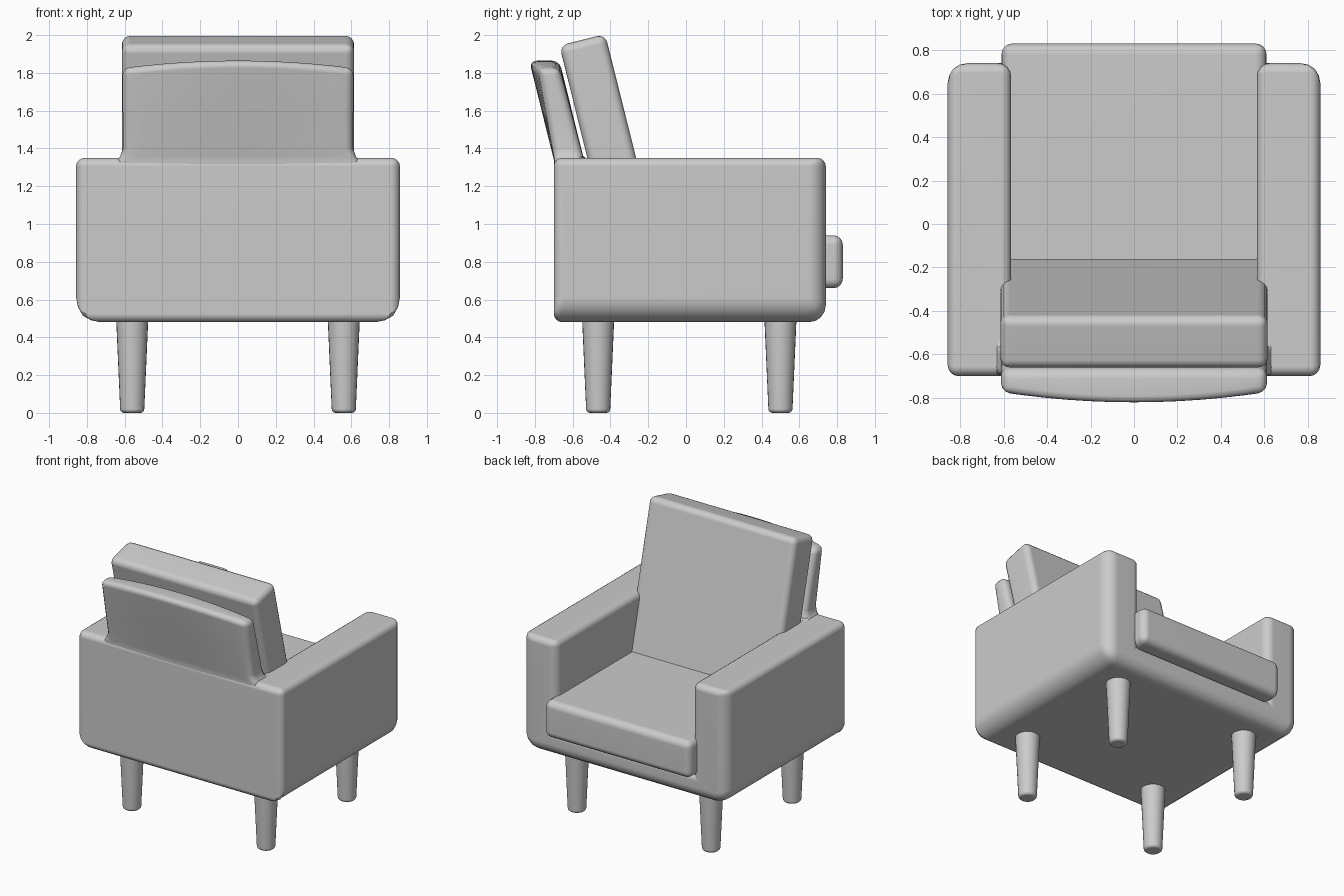
import bpy, bmesh, math
from itertools import product
from mathutils import Matrix, Vector

if "Cube" in bpy.data.objects:
    bpy.data.objects.remove(bpy.data.objects["Cube"])


def finish(name, bm, width, segments=4, limit='ANGLE', angle=50):
    """Turn a bmesh into a bevelled, smooth-shaded object."""
    bmesh.ops.recalc_face_normals(bm, faces=bm.faces)
    me = bpy.data.meshes.new(name)
    bm.to_mesh(me)
    bm.free()
    ob = bpy.data.objects.new(name, me)
    bpy.context.collection.objects.link(ob)
    bpy.ops.object.select_all(action='DESELECT')
    ob.select_set(True)
    bpy.context.view_layer.objects.active = ob
    bev = ob.modifiers.new("bevel", 'BEVEL')
    bev.width, bev.segments = width, segments
    bev.limit_method, bev.angle_limit = limit, math.radians(angle)
    bpy.ops.object.modifier_apply(modifier="bevel")
    bpy.ops.object.shade_smooth_by_angle(angle=math.radians(40))
    ob.modifiers.new("normals", 'WEIGHTED_NORMAL').keep_sharp = True
    return ob


def cushion(name, size, centre, tilt=0, width=0.05):
    bm = bmesh.new()
    m = (Matrix.Translation(centre) @ Matrix.Rotation(math.radians(tilt), 4, 'X')
         @ Matrix.Diagonal((*size, 1)))
    bmesh.ops.create_cube(bm, size=1, matrix=m)
    return finish(name, bm, width)


# Body: base, arms and back wall as one shell around the seat pocket
X, Y, Z = (-0.857, -0.565, 0.565, 0.857), (-0.70, -0.50, 0.74), (0.48, 0.66, 1.35)
solid = set(product(range(3), range(2), range(2))) - {(1, 1, 1)}
bm = bmesh.new()
for cell in solid:
    for axis, side in product(range(3), (0, 1)):
        near = list(cell)
        near[axis] += 2 * side - 1
        if tuple(near) in solid:
            continue
        quad = []
        for u, v in ((0, 0), (1, 0), (1, 1), (0, 1)):
            i = list(cell)
            i[axis] += side
            i[(axis + 1) % 3] += u
            i[(axis + 2) % 3] += v
            quad.append(bm.verts.new((X[i[0]], Y[i[1]], Z[i[2]])))
        bm.faces.new(quad)
bmesh.ops.remove_doubles(bm, verts=bm.verts, dist=1e-4)
bmesh.ops.recalc_face_normals(bm, faces=bm.faces)
bmesh.ops.dissolve_limit(bm, angle_limit=0.02, verts=bm.verts, edges=bm.edges)
layer = bm.edges.layers.float.new('bevel_weight_edge')
MAXW = 0.15
for e in bm.edges:
    mid = (e.verts[0].co + e.verts[1].co) / 2
    d = e.verts[1].co - e.verts[0].co
    outer, front = abs(mid.x) > 0.8, mid.y > 0.7
    if mid.z < 0.5:                       # bottom rim
        w = 0.13 if outer else (0.09 if front else 0.045)
    elif abs(d.z) > 0.1:                  # uprights
        w = (0.09 if front else 0.05) if outer else (0.06 if front else 0.03)
    else:                                 # top rim and pocket
        w = 0.045 if mid.z > 1.3 else 0.04
    e[layer] = w / MAXW
finish("body", bm, MAXW, 4, 'WEIGHT')

# Curved back rest behind the cushion, flaring into the body
bm = bmesh.new()
N = 12
rings = []
for z, half in ((1.2, 0.65), (1.335, 0.65), (1.36, 0.625), (1.41, 0.608), (1.6, 0.61), (1.865, 0.613)):
    h = max(0, (z - 1.3) / 0.565)
    back, front = [], []
    for k in range(N + 1):
        s = 2 * k / N - 1
        zz = z - 0.04 * s * s * h
        flare = 0.03 if z < 1.35 else 0
        back.append(bm.verts.new((s * half, -0.69 - h * (0.14 - 0.05 * s * s), zz)))
        front.append(bm.verts.new((s * half, -0.53 - h * 0.14 + flare, zz)))
    rings.append((back, front))
for (b0, f0), (b1, f1) in zip(rings, rings[1:]):
    lo, hi = b0 + f0[::-1], b1 + f1[::-1]
    for k in range(len(lo)):
        j = (k + 1) % len(lo)
        bm.faces.new((lo[k], lo[j], hi[j], hi[k]))
for back, front in (rings[0], rings[-1]):
    for k in range(N):
        bm.faces.new((back[k], back[k + 1], front[k + 1], front[k]))
finish("back_rest", bm, 0.04, 3, angle=55)

# Cushions
cushion("seat_cushion", (1.22, 1.28, 0.28), (0, 0.19, 0.80))
cushion("back_cushion", (1.23, 0.25, 1.2), (0, -0.404, 1.393), tilt=14, width=0.045)

# Tapered legs with rounded feet
for y, where in ((-0.465, "front"), (0.50, "rear")):
    for x, side in ((-0.56, "left"), (0.56, "right")):
        bm = bmesh.new()
        bmesh.ops.create_cone(bm, cap_ends=True, segments=24, radius1=0.063, radius2=0.086,
                              depth=0.52, matrix=Matrix.Translation((x, y, 0.26)))
        finish(f"{where}_{side}_leg", bm, 0.02, 3)
